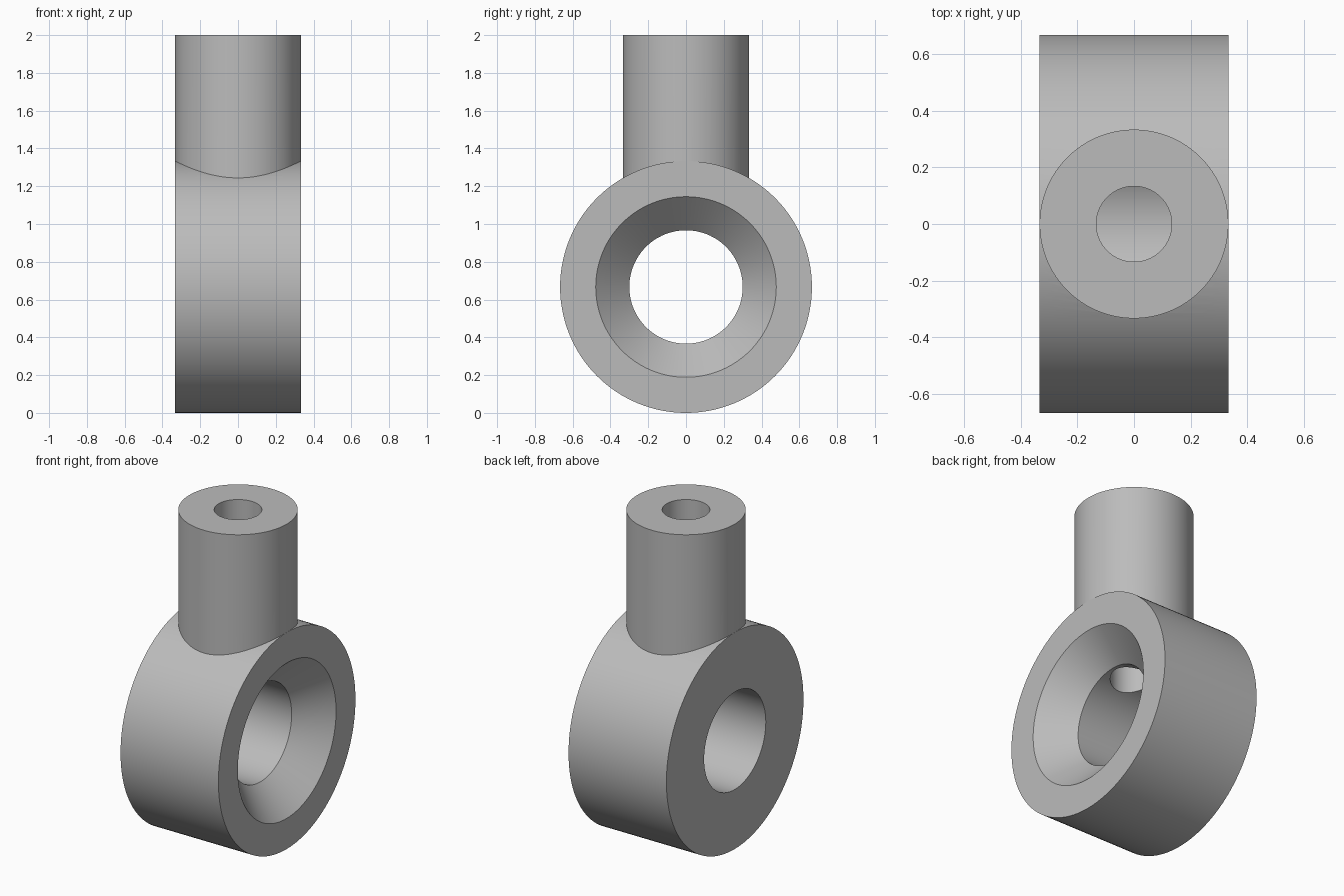
import bpy, bmesh, math
from mathutils import Matrix, Vector

cube = bpy.data.objects.get("Cube")
if cube:
    bpy.data.objects.remove(cube, do_unlink=True)

HALF = 1 / 3          # half the ring width, also the post radius
RING_R = 2 / 3        # outer ring radius, also the ring centre height
SEGMENTS = 128

grey = bpy.data.materials.new("plain grey")
grey.use_nodes = True
grey.diffuse_color = (0.5, 0.5, 0.5, 1)
grey.node_tree.nodes["Principled BSDF"].inputs["Base Color"].default_value = (0.5, 0.5, 0.5, 1)


def finish(name, bm):
    bmesh.ops.recalc_face_normals(bm, faces=bm.faces)
    mesh = bpy.data.meshes.new(name)
    bm.to_mesh(mesh)
    bm.free()
    mesh.materials.append(grey)
    obj = bpy.data.objects.new(name, mesh)
    bpy.context.collection.objects.link(obj)
    return obj


def cylinder(name, radius, bottom, top):
    bm = bmesh.new()
    bmesh.ops.create_cone(bm, cap_ends=True, segments=SEGMENTS, radius1=radius, radius2=radius,
                          depth=top - bottom, matrix=Matrix.Translation((0, 0, (top + bottom) / 2)))
    return finish(name, bm)


def lathe_x(name, profile, height):
    """Revolve a closed (x, radius) profile about the x axis."""
    bm = bmesh.new()
    verts = [bm.verts.new((x, 0, r)) for x, r in profile]
    edges = [bm.edges.new((v, verts[i - 1])) for i, v in enumerate(verts)]
    bmesh.ops.spin(bm, geom=verts + edges, cent=(0, 0, 0), axis=(1, 0, 0),
                   angle=math.tau, steps=SEGMENTS, use_merge=True)
    bmesh.ops.remove_doubles(bm, verts=bm.verts, dist=1e-5)
    bmesh.ops.translate(bm, verts=bm.verts, vec=Vector((0, 0, height)))
    return finish(name, bm)


def combine(target, other, operation):
    mod = target.modifiers.new(operation.lower(), "BOOLEAN")
    mod.operation, mod.object, mod.solver = operation, other, "EXACT"
    bpy.context.view_layer.objects.active = target
    bpy.ops.object.modifier_apply(modifier=mod.name)
    bpy.data.objects.remove(other, do_unlink=True)


# Ring with a through bore and a wide countersink on the left (+x) face
bore, sink = 0.3, 0.478
ring = lathe_x("eye_ring_with_post", [(-HALF, bore), (-HALF, RING_R), (HALF, RING_R),
                                      (HALF, sink), (HALF - (sink - bore), bore)], RING_R)

# Upright post, blended into the ring wall
post = cylinder("post", HALF - 0.0005, 1.2, 2)
combine(ring, post, "UNION")

# Hole down the post into the bore
drill = cylinder("drill", 0.133, RING_R, 2.1)
combine(ring, drill, "DIFFERENCE")

# Smooth round walls, crisp rims
bpy.ops.object.select_all(action="DESELECT")
ring.select_set(True)
bpy.context.view_layer.objects.active = ring
bpy.ops.object.shade_smooth_by_angle(angle=math.radians(25))
